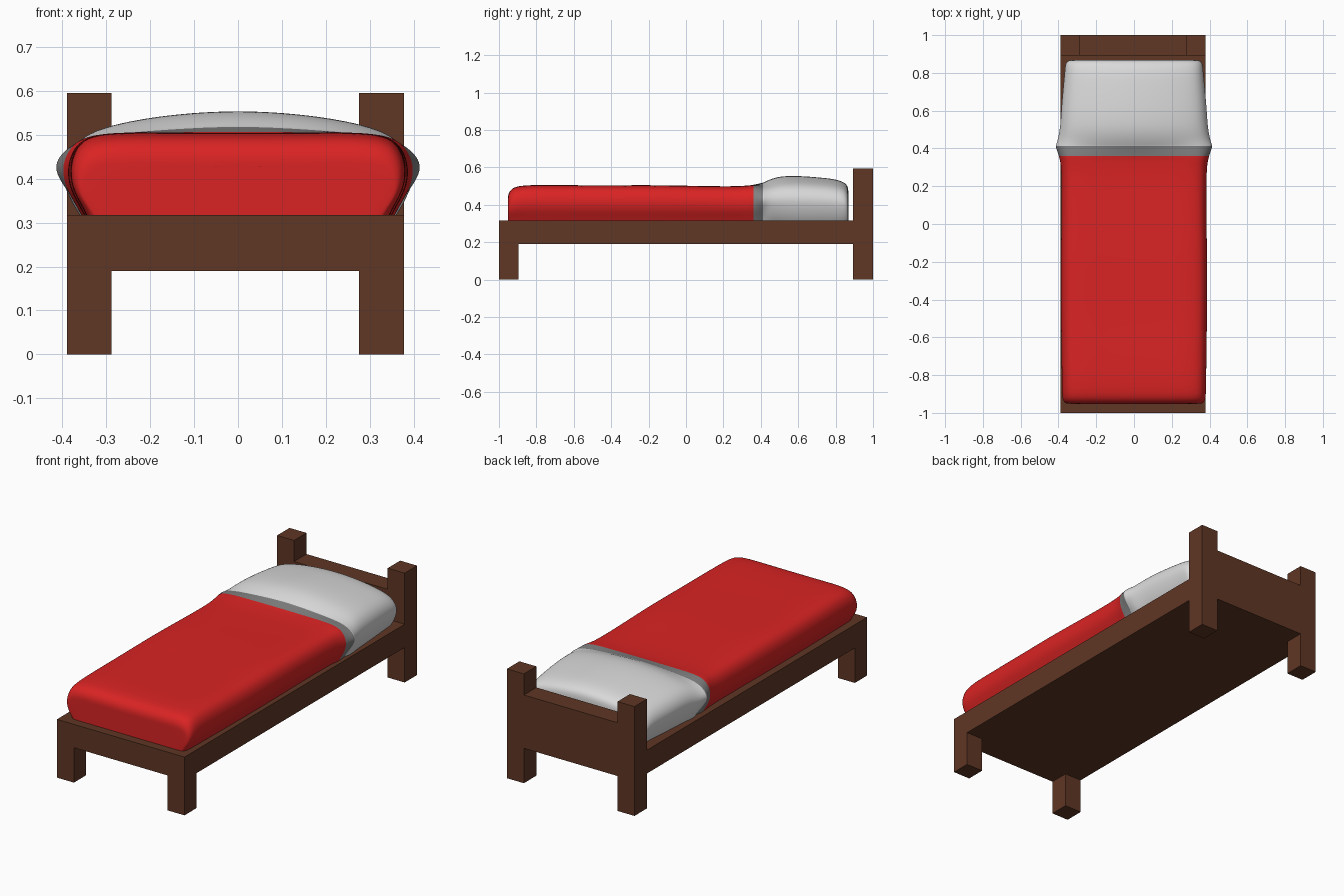
import bpy, bmesh

if "Cube" in bpy.data.objects:
    bpy.data.objects.remove(bpy.data.objects["Cube"])


def material(name, rgb):
    m = bpy.data.materials.new(name)
    m.diffuse_color = (*rgb, 1)
    m.use_nodes = True
    m.node_tree.nodes["Principled BSDF"].inputs["Base Color"].default_value = m.diffuse_color
    return m


wood = material("brown_wood", (0.115, 0.037, 0.018))
red = material("red_blanket", (0.70, 0.017, 0.017))
grey = material("grey_trim", (0.22, 0.22, 0.22))
white = material("white_linen", (0.70, 0.70, 0.70))


def box(name, x0, x1, y0, y1, z0, z1):
    bm = bmesh.new()
    bmesh.ops.create_cube(bm, size=1)
    for v in bm.verts:
        v.co = (x1 if v.co.x > 0 else x0, y1 if v.co.y > 0 else y0, z1 if v.co.z > 0 else z0)
    me = bpy.data.meshes.new(name)
    bm.to_mesh(me)
    bm.free()
    me.materials.append(wood)
    bpy.context.collection.objects.link(bpy.data.objects.new(name, me))


# wooden frame
L, R, W = -0.39, 0.378, 0.102
BACK = 0.893
box("bed_base", L, R, -1, BACK, 0.19, 0.317)
for side, x in (("left", L), ("right", R - W)):
    box(side + "_front_leg", x, x + W, -1, -0.895, 0, 0.19)
    box(side + "_head_post", x, x + W, BACK, 1, 0, 0.595)
box("headboard", L + W, R - W, BACK, 1, 0.19, 0.48)

# half cross-sections (x, z) from the bottom edge to the top centre
Z0 = 0.305
flat = [(0.345, Z0), (0.362, 0.34), (0.385, 0.38), (0.39, 0.43), (0.372, 0.48),
        (0.325, 0.507), (0.17, 0.505), (0, 0.505)]
flare = [(0.345, Z0), (0.362, 0.335), (0.39, 0.375), (0.43, 0.432), (0.375, 0.484),
         (0.31, 0.500), (0.16, 0.512), (0, 0.521)]
puff = [(0.345, Z0), (0.368, 0.34), (0.387, 0.39), (0.395, 0.44), (0.365, 0.493),
        (0.30, 0.522), (0.17, 0.546), (0, 0.558)]

# stations along the bed: y, section, width scale, height scale, material
stations = [
    (-0.952, flat, 0.88, 0.60), (-0.952, flat, 0.94, 0.76), (-0.93, flat, 0.98, 0.93),
    (-0.87, flat, 0.985, 1.0), (-0.7, flat, 0.99, 1.0), (-0.45, flat, 1.0, 0.985),
    (-0.2, flat, 1.0, 1.0), (0.05, flat, 0.99, 0.975), (0.24, flat, 0.99, 0.96),
    (0.32, flat, 1.0, 0.98), (0.357, flat, 1.025, 1.0), (0.412, flare, 1.0, 1.0),
    (0.45, puff, 1.03, 0.93), (0.51, puff, 1.0, 1.0), (0.61, puff, 0.985, 1.0),
    (0.72, puff, 0.96, 0.965), (0.80, puff, 0.94, 0.93), (0.85, puff, 0.93, 0.86),
    (0.868, puff, 0.89, 0.76), (0.868, puff, 0.80, 0.60),
]

# bedding: one lofted soft body coloured along its length
bm = bmesh.new()
crease = bm.edges.layers.float.new("crease_edge")
rings = []
for y, sec, sx, sz in stations:
    half = [(x * sx, Z0 + (z - Z0) * sz) for x, z in sec]
    full = half + [(-x, z) for x, z in reversed(half[:-1])]
    rings.append([bm.verts.new((x, y, z)) for x, z in full])
n = len(rings[0])
for k, (a, b) in enumerate(zip(rings, rings[1:])):
    mid = (stations[k][0] + stations[k + 1][0]) / 2
    for i in range(n - 1):
        f = bm.faces.new((a[i], a[i + 1], b[i + 1], b[i]))
        f.material_index = 0 if mid < 0.35 else 1 if mid < 0.41 else 2
# end caps as strips joining left and right points
for ring, mat in ((rings[0], 0), (rings[-1], 2)):
    for i in range(n // 2):
        quad = [ring[i], ring[i + 1], ring[n - 2 - i], ring[n - 1 - i]]
        f = bm.faces.new(list(dict.fromkeys(quad)))
        f.material_index = mat
# crisp folded edge of the trim
for i in range(n - 1):
    bm.edges.get((rings[11][i], rings[11][i + 1]))[crease] = 0.8
bmesh.ops.recalc_face_normals(bm, faces=bm.faces)
if sum(f.normal.z * f.calc_area() for f in bm.faces) < 0:
    bmesh.ops.reverse_faces(bm, faces=bm.faces)
for f in bm.faces:
    f.smooth = True
me = bpy.data.meshes.new("bedding")
bm.to_mesh(me)
bm.free()
for m in (red, grey, white):
    me.materials.append(m)
bedding = bpy.data.objects.new("bedding", me)
bpy.context.collection.objects.link(bedding)
sub = bedding.modifiers.new("soften", "SUBSURF")
sub.levels = sub.render_levels = 3
